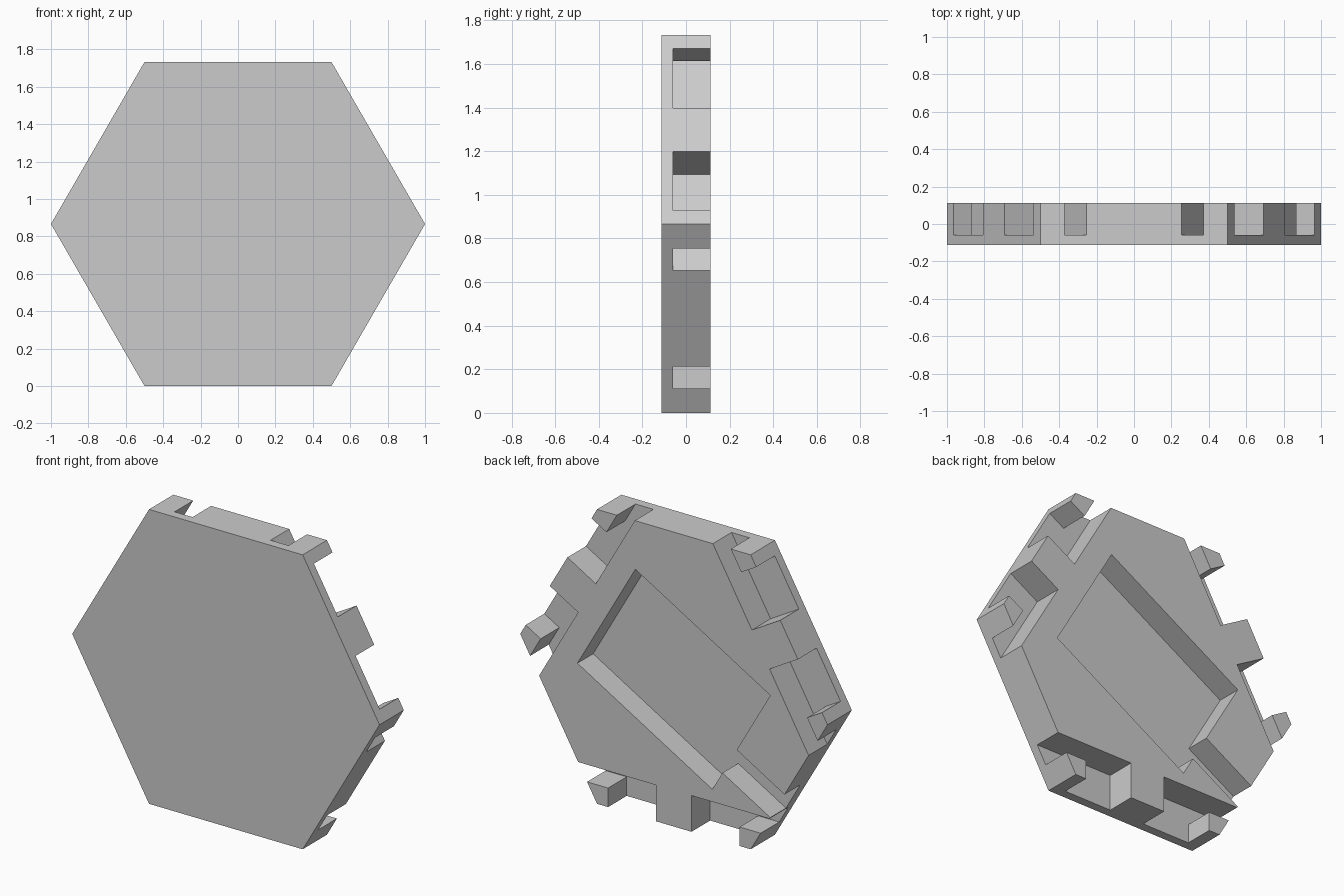
import bpy, bmesh, math

if "Cube" in bpy.data.objects:
    bpy.data.objects.remove(bpy.data.objects["Cube"], do_unlink=True)

HALF = 0.113              # half the plate thickness
APOTHEM = math.sqrt(3) / 2
GROOVE_FLOOR = -0.06
POCKET_FLOOR = -0.033

grey = bpy.data.materials.new("plain_grey")
grey.use_nodes = True
grey.diffuse_color = (0.6, 0.6, 0.6, 1)
grey.node_tree.nodes["Principled BSDF"].inputs["Base Color"].default_value = (0.6, 0.6, 0.6, 1)


def turned(points, degrees):
    """Place (outward, sideways) points about the tile centre."""
    c, s = math.cos(math.radians(degrees)), math.sin(math.radians(degrees))
    return [(u * c + v * s, APOTHEM + u * s - v * c) for u, v in points]


def prism(name, outline, y0, y1):
    """Extrude an x-z outline from y0 to y1."""
    bm = bmesh.new()
    face = bm.faces.new([bm.verts.new((x, y0, z)) for x, z in outline])
    grown = bmesh.ops.extrude_face_region(bm, geom=[face])["geom"]
    moved = [g for g in grown if isinstance(g, bmesh.types.BMVert)]
    bmesh.ops.translate(bm, verts=moved, vec=(0, y1 - y0, 0))
    bmesh.ops.recalc_face_normals(bm, faces=bm.faces)
    mesh = bpy.data.meshes.new(name)
    bm.to_mesh(mesh)
    bm.free()
    mesh.materials.append(grey)
    ob = bpy.data.objects.new(name, mesh)
    bpy.context.collection.objects.link(ob)
    return ob


# Hexagonal tile body
corners = [(math.cos(k * math.pi / 3), math.sin(k * math.pi / 3)) for k in range(6)]
tile = prism("hex_tile", turned(corners, 0), -HALF, HALF)

# Hooked grooves: a side mouth leading to a channel, mirrored, on three sides
cutters = []
groove = [(0.115, -0.1), (0.428, -0.1), (0.428, 0.112),
          (0.8, 0.112), (0.8, 0.213), (0.115, 0.213)]
for angle in (30, 150, 270):
    for side in (-1, 1):
        outline = [(APOTHEM - depth, side * along) for along, depth in groove]
        cutters.append(prism("groove_cutter", turned(outline, angle), GROOVE_FLOOR, 0.3))

# Rectangular pocket with an outlet through one side
pocket = [(0.507, -0.377), (0.507, 0.377), (-0.507, 0.377), (-0.507, 0.245),
          (-1, 0.245), (-1, 0.06), (-0.507, 0.06), (-0.507, -0.377)]
cutters.append(prism("pocket_cutter", turned(pocket, 30), POCKET_FLOOR, 0.3))

# Cut everything out of the tile
bpy.context.view_layer.objects.active = tile
for cutter in cutters:
    cutter.hide_render = True
    mod = tile.modifiers.new("cut", "BOOLEAN")
    mod.operation = "DIFFERENCE"
    mod.solver = "EXACT"
    mod.object = cutter
    bpy.ops.object.modifier_apply(modifier=mod.name)
    bpy.data.objects.remove(cutter, do_unlink=True)
